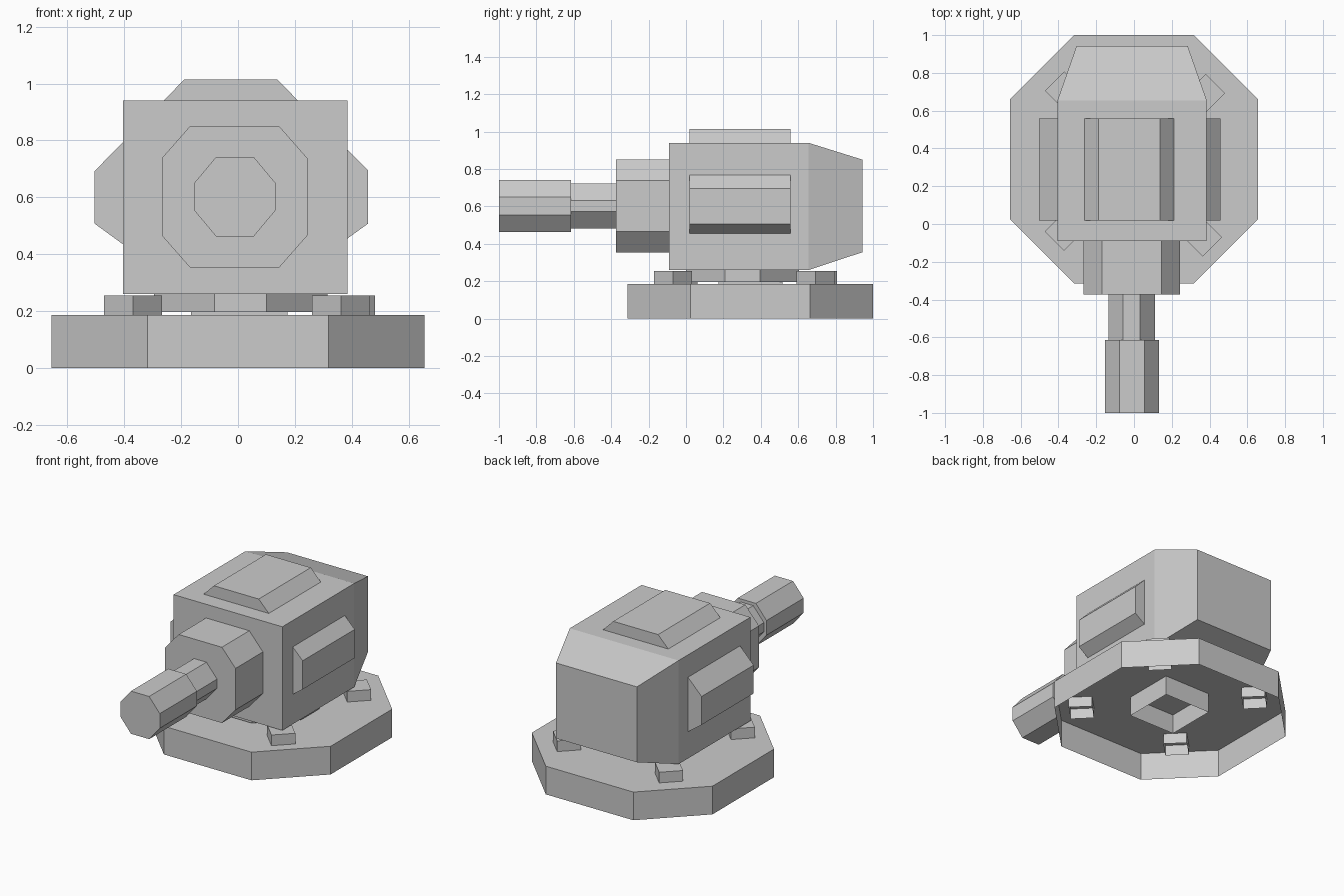
import bpy
import bmesh
from math import radians
from mathutils import Matrix, Vector

cube = bpy.data.objects.get("Cube")
if cube:
    bpy.data.objects.remove(cube, do_unlink=True)

grey = bpy.data.materials.new("plain_grey")
grey.use_nodes = True
GREY = (0.6, 0.6, 0.6, 1)
grey.diffuse_color = GREY
grey.node_tree.nodes["Principled BSDF"].inputs["Base Color"].default_value = GREY

# Turns a section drawn in (u, v) plus a depth into a point
PLACE = {
    "z": lambda u, v, d: Vector((u, v, d)),
    "y": lambda u, v, d: Vector((u, d, v)),
}


def loft(name, axis, sections, cap_start=True, cap_end=True):
    """Skin a list of (depth, outline) sections with flat faces."""
    bm = bmesh.new()
    rings = [[bm.verts.new(PLACE[axis](u, v, d)) for u, v in outline]
             for d, outline in sections]
    for a, b in zip(rings, rings[1:]):
        for i in range(len(a)):
            j = (i + 1) % len(a)
            bm.faces.new((a[i], a[j], b[j], b[i]))
    if cap_start:
        bm.faces.new(rings[0])
    if cap_end:
        bm.faces.new(rings[-1])
    bmesh.ops.recalc_face_normals(bm, faces=bm.faces)
    mesh = bpy.data.meshes.new(name)
    bm.to_mesh(mesh)
    bm.free()
    mesh.materials.append(grey)
    obj = bpy.data.objects.new(name, mesh)
    bpy.context.collection.objects.link(obj)
    return obj


def octagon(u0, u1, v0, v1, flat_u, flat_v):
    """Octagon in a box; flat_u and flat_v are half lengths of its straight sides."""
    cu, cv = (u0 + u1) / 2, (v0 + v1) / 2
    return [(cu - flat_u, v0), (cu + flat_u, v0), (u1, cv - flat_v), (u1, cv + flat_v),
            (cu + flat_u, v1), (cu - flat_u, v1), (u0, cv + flat_v), (u0, cv - flat_v)]


def rect(u0, u1, v0, v1):
    return [(u0, v0), (u1, v0), (u1, v1), (u0, v1)]


def prism(name, axis, outline, d0, d1, **caps):
    return loft(name, axis, [(d0, outline), (d1, outline)], **caps)


# Hollow base plate, open underneath
prism("base", "z", octagon(-0.656, 0.656, -0.314, 1.0, 0.318, 0.319), 0, 0.185,
      cap_start=False)

# Square pivot post hanging into the base, and the turning disc above it
prism("pivot_post", "z", rect(-0.165, 0.175, 0.175, 0.515), 0.055, 0.2, cap_start=False)
prism("turning_disc", "z", octagon(-0.296, 0.314, 0.0, 0.605, 0.092, 0.094), 0.197, 0.262)

# Four square bolts turned to face outward
BOLTS = {"front_right": (-0.37, -0.04), "front_left": (0.363, -0.07),
         "back_right": (-0.37, 0.705), "back_left": (0.38, 0.692)}
for place, (x, y) in BOLTS.items():
    bolt = prism("bolt_" + place, "z", rect(-0.072, 0.072, -0.072, 0.072), 0.115, 0.255,
                 cap_start=False)
    bolt.data.transform(Matrix.Translation((x, y, 0)) @ Matrix.Rotation(radians(45), 4, "Z"))

# Main housing, tapering at the back
front = rect(-0.405, 0.385, 0.26, 0.94)
loft("housing", "y", [(-0.09, front), (0.655, front),
                      (0.943, rect(-0.304, 0.284, 0.355, 0.85))])

# Raised panels with bevelled long edges
PANELS = {
    "top_panel": [(-0.262, 0.94), (-0.188, 1.015), (0.138, 1.015), (0.211, 0.94)],
    "left_panel": [(0.385, 0.767), (0.457, 0.695), (0.457, 0.507), (0.385, 0.455)],
    "right_panel": [(-0.405, 0.793), (-0.504, 0.693), (-0.504, 0.507), (-0.405, 0.435)],
}
for name, outline in PANELS.items():
    prism(name, "y", outline, 0.018, 0.558)

# Barrel: collar, thin tube and wider muzzle
prism("barrel_collar", "y", octagon(-0.268, 0.244, 0.353, 0.85, 0.157, 0.136), -0.374, -0.09)
prism("barrel_tube", "y", octagon(-0.135, 0.11, 0.481, 0.722, 0.045, 0.03), -0.615, -0.374)
prism("muzzle", "y", octagon(-0.154, 0.132, 0.462, 0.742, 0.066, 0.048), -1.0, -0.615)
